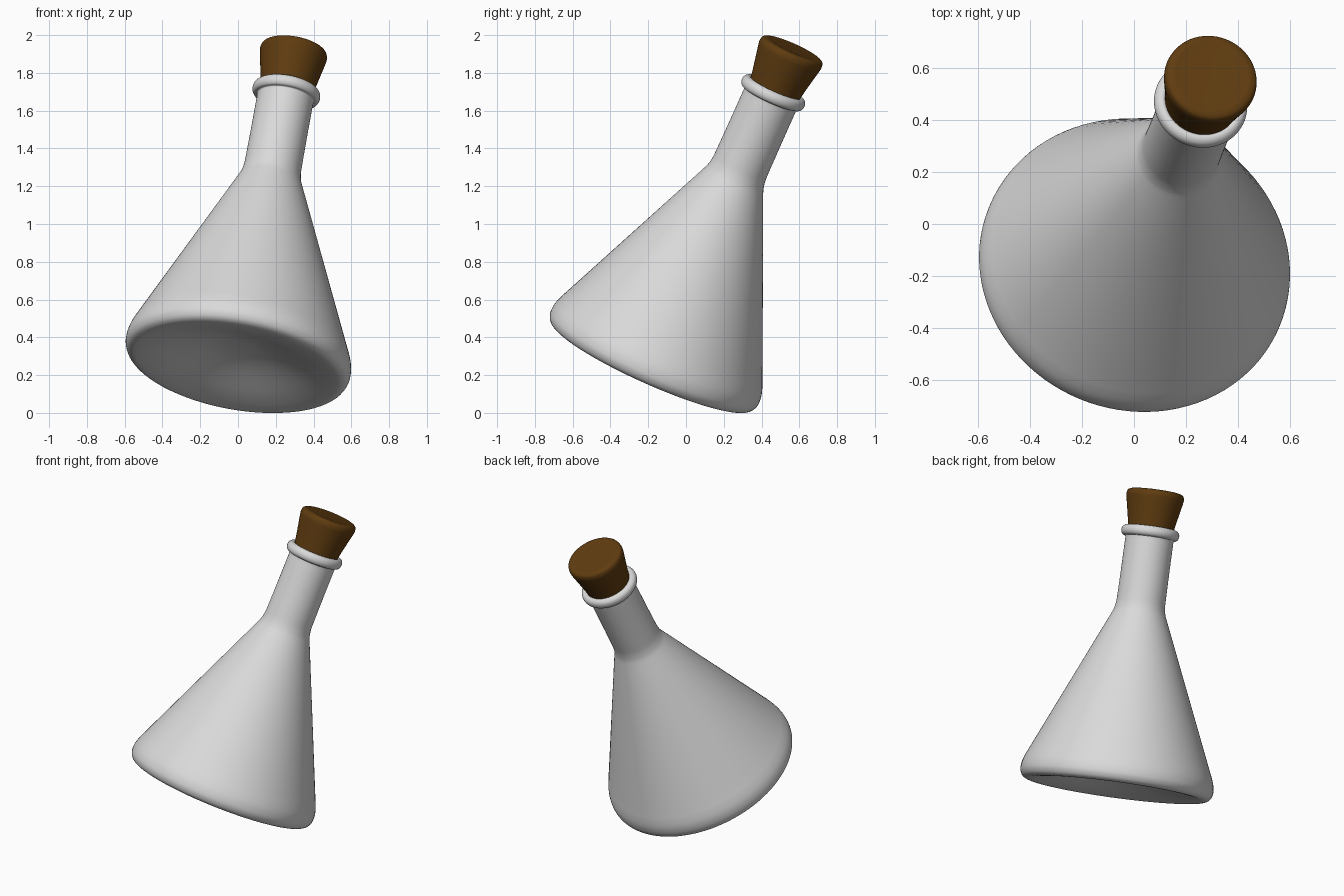
import bpy, bmesh, math
from mathutils import Vector, Matrix

if "Cube" in bpy.data.objects:
    bpy.data.objects.remove(bpy.data.objects["Cube"])

AXIS = Vector((0.164, 0.403, 0.900)).normalized()   # tilt of the flask
BASE = Vector((-0.003, -0.174, 0.275))              # centre of widest ring
TILT = Matrix.Translation(BASE) @ Vector((0, 0, 1)).rotation_difference(AXIS).to_matrix().to_4x4()


def material(name, color):
    m = bpy.data.materials.new(name)
    m.diffuse_color = (*color, 1)
    m.use_nodes = True
    m.node_tree.nodes["Principled BSDF"].inputs["Base Color"].default_value = m.diffuse_color
    return m


def smooth_path(pts, n=4):
    """Catmull-Rom through the profile points."""
    p = [Vector(q) for q in pts]
    p = [2 * p[0] - p[1]] + p + [2 * p[-1] - p[-2]]
    out = []
    for i in range(1, len(p) - 2):
        a, b, c, d = p[i - 1:i + 3]
        for k in range(n):
            t = k / n
            out.append(0.5 * (2 * b + (c - a) * t + (2 * a - 5 * b + 4 * c - d) * t * t
                              + (3 * b - a - 3 * c + d) * t ** 3))
    return out + [p[-2]]


def lathe(name, pts, mat, seg=96):
    bm = bmesh.new()
    rings = [[bm.verts.new((r * math.cos(2 * math.pi * i / seg), r * math.sin(2 * math.pi * i / seg), z))
              for i in range(seg)] for r, z in pts]
    for a, b in zip(rings, rings[1:]):
        for i in range(seg):
            j = (i + 1) % seg
            bm.faces.new((a[i], a[j], b[j], b[i]))
    bmesh.ops.remove_doubles(bm, verts=bm.verts, dist=1e-5)
    bmesh.ops.recalc_face_normals(bm, faces=bm.faces)
    for f in bm.faces:
        f.smooth = True
    me = bpy.data.meshes.new(name)
    bm.to_mesh(me)
    bm.free()
    me.materials.append(mat)
    ob = bpy.data.objects.new(name, me)
    ob.matrix_world = TILT
    bpy.context.collection.objects.link(ob)
    return ob


glass = material("pale glass", (0.7, 0.7, 0.7))
cork = material("brown cork", (0.115, 0.045, 0.005))

# flask: raised underside and rounded foot
foot = [(0, 0.08), (0.1, 0.076), (0.2, 0.056), (0.3, 0.026), (0.4, -0.006), (0.48, -0.026), (0.53, -0.034),
        (0.56, -0.034), (0.584, -0.022), (0.598, 0.0), (0.603, 0.025), (0.599, 0.065), (0.584, 0.11),
        (0.564, 0.156)]
# straight cone, then the bend into the neck
cone = [(0.564 + (0.170 - 0.564) * k / 8, 0.156 + (1.06 - 0.156) * k / 8) for k in range(1, 9)]
neck = [(0.160, 1.088), (0.155, 1.112), (0.152, 1.14), (0.151, 1.2), (0.15, 1.35), (0.15, 1.5)]
lathe("flask_body", smooth_path(foot + cone + neck, 3), glass)

# rolled lip around the mouth, flowing out of the neck and back inside
lip = [(0.15, 1.5), (0.15, 1.535), (0.153, 1.545), (0.168, 1.549), (0.178, 1.562), (0.181, 1.578),
       (0.177, 1.595), (0.165, 1.607), (0.15, 1.61), (0.138, 1.6), (0.132, 1.58), (0.13, 1.5)]
lathe("flask_lip", smooth_path(lip), glass)

# tapered stopper with rounded rims
stopper = [(0, 1.45), (0.115, 1.45), (0.13, 1.47), (0.142, 1.60), (0.16, 1.70), (0.177, 1.785),
           (0.179, 1.81), (0.172, 1.83), (0.15, 1.839), (0.12, 1.838), (0, 1.836)]
lathe("stopper", smooth_path(stopper), cork)
